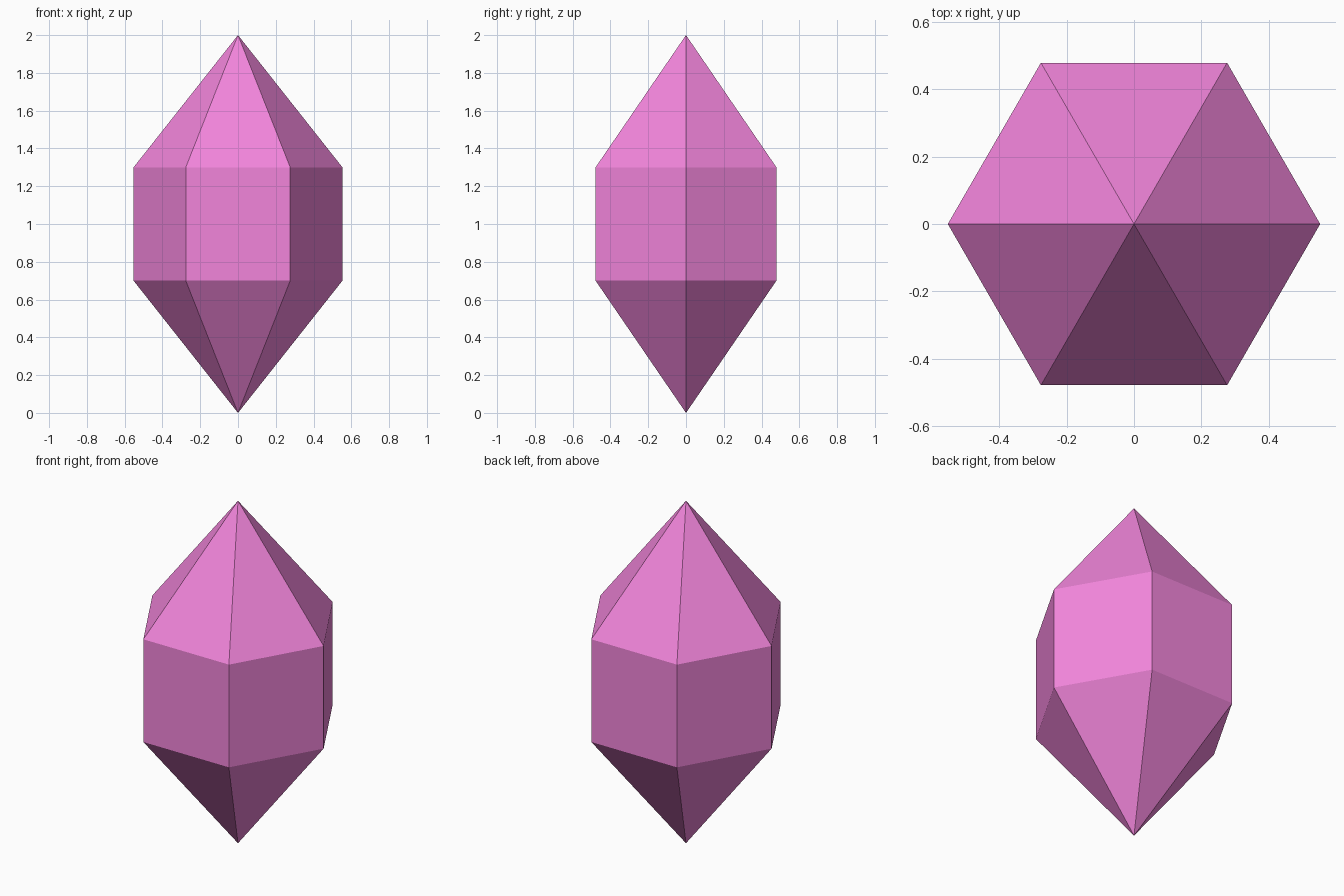
import bpy, bmesh
from math import pi, sin, cos

if "Cube" in bpy.data.objects:
    bpy.data.objects.remove(bpy.data.objects["Cube"])

SIDES = 6
RADIUS = 0.553
RING_HEIGHTS = (0.7, 1.3)
TIP_HEIGHTS = (0.0, 2.0)

bm = bmesh.new()

# Two hexagonal rings around the middle, with a point along +x
rings = [[bm.verts.new((RADIUS * cos(2 * pi * i / SIDES),
                        RADIUS * sin(2 * pi * i / SIDES), z))
          for i in range(SIDES)] for z in RING_HEIGHTS]
# Pointed ends
bottom, top = [bm.verts.new((0, 0, z)) for z in TIP_HEIGHTS]

# Lower facets, upright sides and upper facets
low, high = rings
for i in range(SIDES):
    j = (i + 1) % SIDES
    bm.faces.new((bottom, low[j], low[i]))
    bm.faces.new((low[i], low[j], high[j], high[i]))
    bm.faces.new((high[i], high[j], top))
bmesh.ops.recalc_face_normals(bm, faces=bm.faces)

mesh = bpy.data.meshes.new("crystal")
bm.to_mesh(mesh)
bm.free()
crystal = bpy.data.objects.new("crystal", mesh)
bpy.context.collection.objects.link(crystal)

# Pink colour
pink = bpy.data.materials.new("pink")
pink.diffuse_color = (0.89, 0.235, 0.71, 1)
pink.use_nodes = True
pink.node_tree.nodes["Principled BSDF"].inputs["Base Color"].default_value = pink.diffuse_color
mesh.materials.append(pink)
